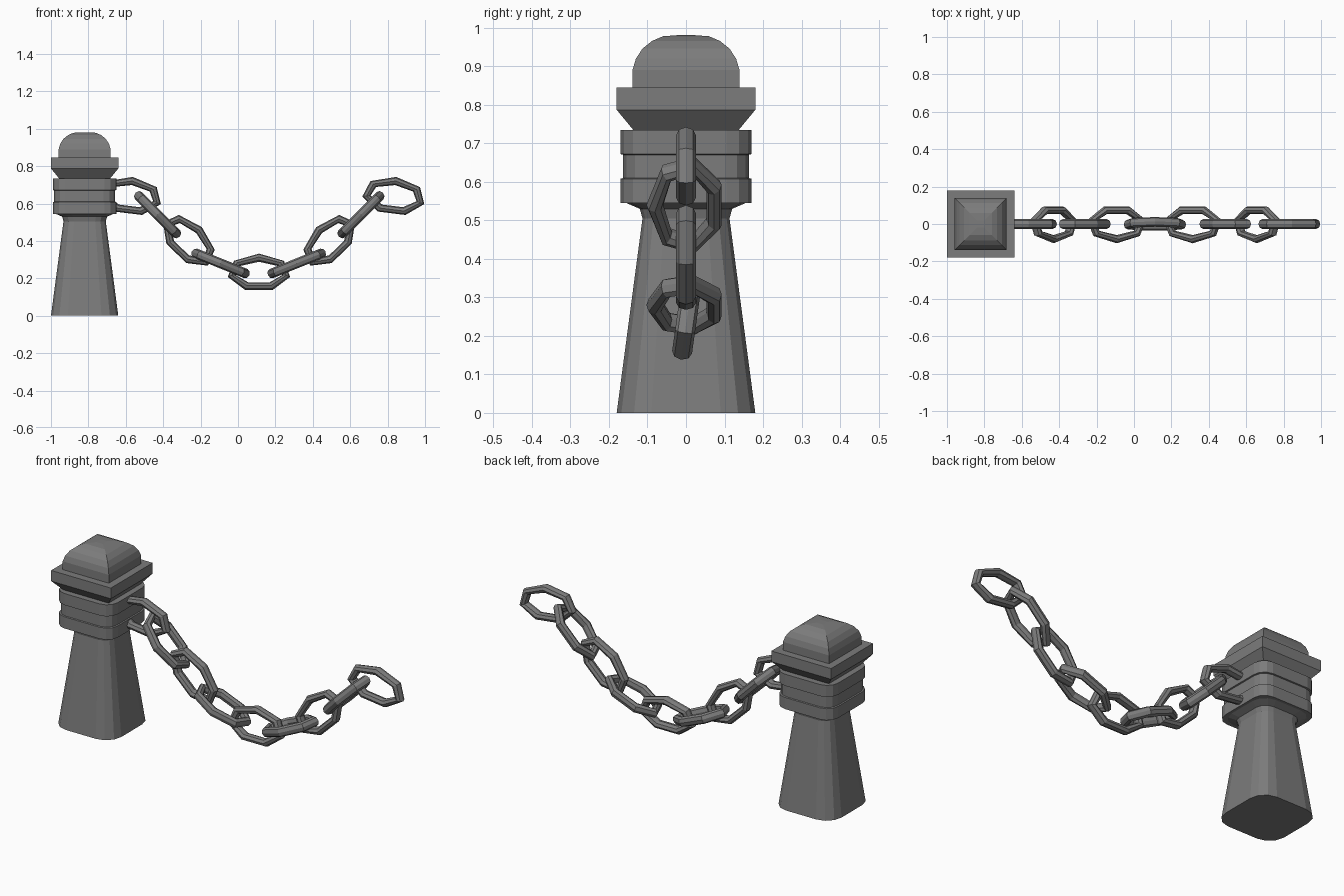
import bpy, bmesh
from math import sin, cos, pi, radians
from mathutils import Matrix, Vector

if "Cube" in bpy.data.objects:
    bpy.data.objects.remove(bpy.data.objects["Cube"])

POST_X = -0.82

# Dark iron grey
iron = bpy.data.materials.new("dark_grey")
iron.diffuse_color = (0.2, 0.2, 0.2, 1)
iron.use_nodes = True
iron.node_tree.nodes["Principled BSDF"].inputs["Base Color"].default_value = iron.diffuse_color


def make_object(name, bm):
    bmesh.ops.recalc_face_normals(bm, faces=bm.faces)
    mesh = bpy.data.meshes.new(name)
    bm.to_mesh(mesh)
    bm.free()
    mesh.materials.append(iron)
    obj = bpy.data.objects.new(name, mesh)
    bpy.context.collection.objects.link(obj)
    return obj


def square_ring(half, radius, segs):
    """Square outline with optionally rounded corners."""
    if segs == 0:
        return [(half, half), (-half, half), (-half, -half), (half, -half)]
    pts = []
    for k in range(4):
        mid = pi / 4 + k * pi / 2
        cx = (half - radius) * (1 if cos(mid) > 0 else -1)
        cy = (half - radius) * (1 if sin(mid) > 0 else -1)
        for i in range(segs + 1):
            a = k * pi / 2 + i * pi / 2 / segs
            pts.append((cx + radius * cos(a), cy + radius * sin(a)))
    return pts


def loft(name, profile, round_ratio=0.0, segs=0):
    """Stack square rings given as (half width, height) pairs."""
    bm = bmesh.new()
    rings = [[bm.verts.new((POST_X + x, y, z))
              for x, y in square_ring(h, h * round_ratio, segs)]
             for h, z in profile]
    n = len(rings[0])
    for a, b in zip(rings, rings[1:]):
        for i in range(n):
            j = (i + 1) % n
            bm.faces.new((a[i], a[j], b[j], b[i]))
    bm.faces.new(rings[0])
    bm.faces.new(rings[-1])
    return make_object(name, bm)


def chain_link(name, x, z, tilt, flat=False, roll=0):
    """Seven-sided oval link; flat links lie crosswise to the upright ones."""
    bm = bmesh.new()
    major, minor = 7, 8
    rings = []
    for i in range(major):
        a = pi / 2 + i * 2 * pi / major
        ring = []
        for k in range(minor):
            b = k * 2 * pi / minor
            d = 0.022 * cos(b)
            ring.append(bm.verts.new(((0.149 + d) * cos(a), 0.026 * sin(b),
                                      (0.081 + d) * sin(a))))
        rings.append(ring)
    for i in range(major):
        p, q = rings[i], rings[(i + 1) % major]
        for k in range(minor):
            m = (k + 1) % minor
            bm.faces.new((p[k], p[m], q[m], q[k]))
    turn = radians(90 if flat else roll)
    bm.transform(Matrix.Translation(Vector((x, 0, z)))
                 @ Matrix.Rotation(radians(-tilt), 4, 'Y')
                 @ Matrix.Rotation(turn, 4, 'X'))
    return make_object(name, bm)


# Tapered post shaft, flaring out under the collar
loft("post_shaft", [(0.18, 0), (0.113, 0.505), (0.12, 0.53), (0.162, 0.548)],
     0.5, 3)

# Banded collar
loft("collar", [(0.17, 0.545), (0.17, 0.608), (0.163, 0.61), (0.163, 0.67),
                (0.17, 0.672), (0.17, 0.735)], 0.38, 3)

# Square cap slab with bevelled underside
loft("cap_slab", [(0.133, 0.73), (0.18, 0.787), (0.18, 0.845)])

# Square domed top
loft("cap_dome", [(0.139, 0.84), (0.139, 0.89), (0.13, 0.92), (0.113, 0.946),
                  (0.088, 0.966), (0.06, 0.978), (0.02, 0.981)])

# Hanging chain: x, z, tilt, crosswise, roll
links = [
    (-0.575, 0.64, -7, False, 0),
    (-0.43, 0.54, -45, True, 0),
    (-0.265, 0.40, -44, False, 0),
    (-0.093, 0.28, -22, True, 0),
    (0.112, 0.23, 0, False, -8),
    (0.314, 0.28, 22, True, 0),
    (0.49, 0.40, 44, False, 0),
    (0.657, 0.54, 45, True, 0),
    (0.833, 0.64, -7, False, 0),
]
for i, (x, z, tilt, flat, roll) in enumerate(links):
    chain_link(f"chain_link_{i + 1}", x, z, tilt, flat, roll)
